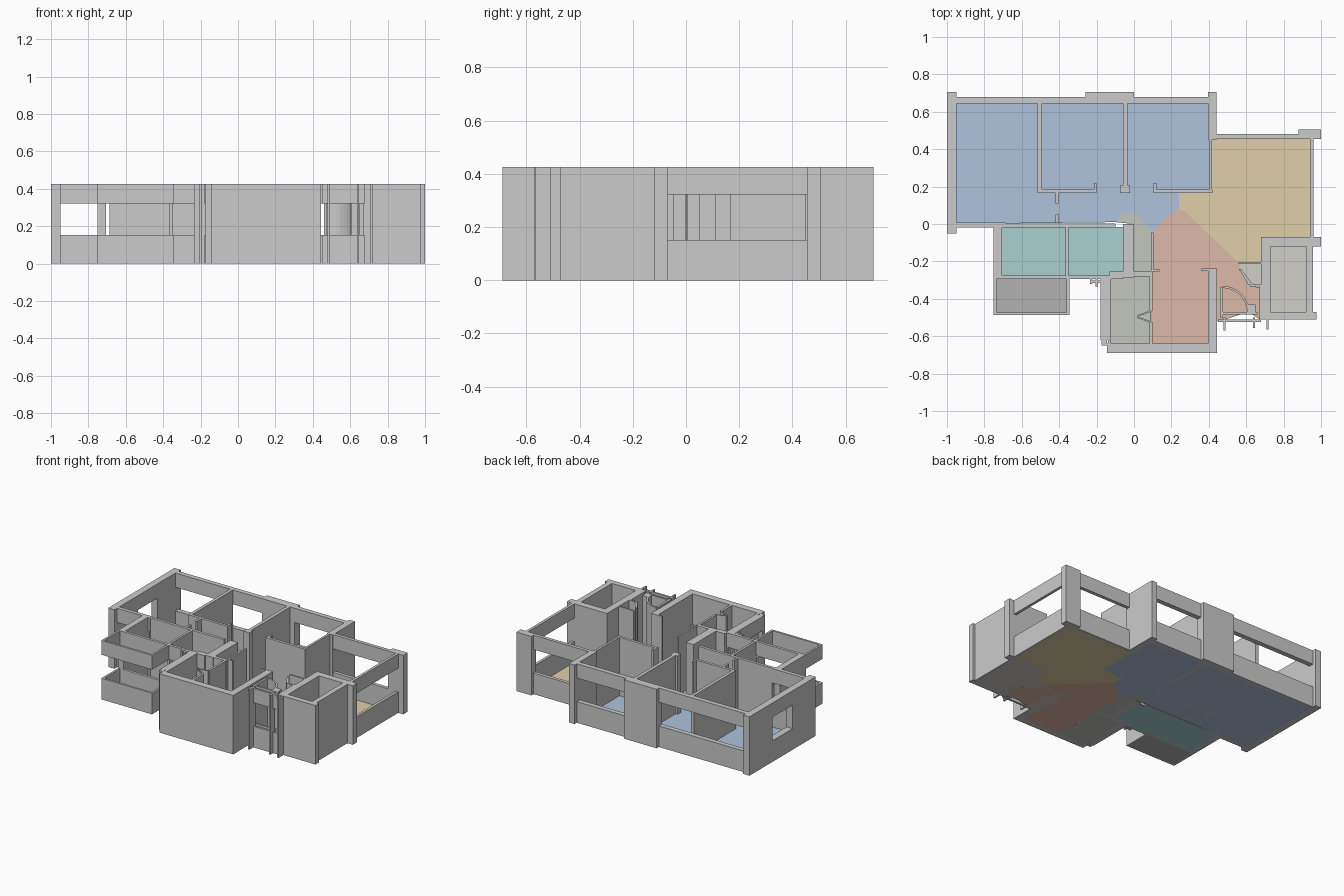
import bpy, bmesh, math

H, SILL, HEAD = 0.425, 0.152, 0.322


def prism(name, pts, z0, z1, mat=None):
    """Extrude a plan outline between two heights."""
    bm = bmesh.new()
    face = bm.faces.new([bm.verts.new((x, y, z0)) for x, y in pts])
    top = bmesh.ops.extrude_face_region(bm, geom=[face])["geom"]
    bmesh.ops.translate(bm, vec=(0, 0, z1 - z0),
                        verts=[v for v in top if isinstance(v, bmesh.types.BMVert)])
    bmesh.ops.recalc_face_normals(bm, faces=bm.faces)
    mesh = bpy.data.meshes.new(name)
    bm.to_mesh(mesh)
    bm.free()
    ob = bpy.data.objects.new(name, mesh)
    bpy.context.collection.objects.link(ob)
    if mat:
        mesh.materials.append(mat)
    return ob


def rect(x0, x1, y0, y1):
    return [(x0, y0), (x1, y0), (x1, y1), (x0, y1)]


def wall(name, *r):
    prism(name, rect(*r), 0, H)


def window(name, *r):
    """Sill and header bands with an open strip between."""
    prism(name + "_sill", rect(*r), 0, SILL)
    prism(name + "_header", rect(*r), HEAD, H)


def floor(name, color, *outlines):
    mat = bpy.data.materials.new(name + "_color")
    mat.diffuse_color = (*color, 1)
    for pts in outlines:
        prism(name, pts, 0, 0.004, mat)


# outer walls and pillars
wall("west_wall_south", -1, -0.95, -0.05, 0.215)
wall("west_wall_north", -1, -0.95, 0.44, 0.705)
window("west_window", -1, -0.95, 0.215, 0.44)
wall("north_pillar", -0.26, 0, 0.645, 0.705)
wall("north_east_pillar", 0.395, 0.44, 0.45, 0.705)
wall("living_corner_pillar", 0.88, 1, 0.455, 0.505)
window("bedroom_north_window", -0.95, -0.26, 0.645, 0.68)
window("bedroom_east_window", 0, 0.395, 0.645, 0.68)
window("living_north_window", 0.44, 0.88, 0.455, 0.48)
window("living_east_window", 0.94, 0.96, -0.075, 0.455)
window("bedroom_south_window", -0.95, -0.687, -0.02, 0.008)
wall("south_wall", -0.145, 0.445, -0.69, -0.64)
wall("entry_east_wall", 0.395, 0.445, -0.64, -0.245)
wall("entry_nub", 0.36, 0.445, -0.25, -0.238)

# bedroom partitions
wall("bedroom_partition_a", -0.515, -0.492, 0.165, 0.645)
wall("bedroom_corridor_wall_a", -0.515, -0.205, 0.165, 0.185)
wall("door_jamb_a", -0.215, -0.2, 0.165, 0.22)
wall("bedroom_partition_b", -0.06, -0.035, 0.165, 0.65)
wall("door_jamb_b", -0.075, -0.022, 0.165, 0.205)
wall("bedroom_corridor_wall_b", 0.11, 0.42, 0.165, 0.185)
wall("door_jamb_c", 0.105, 0.12, 0.165, 0.22)
wall("living_partition", 0.402, 0.418, 0.165, 0.45)
wall("corridor_door_jamb_low", -0.42, -0.405, 0.005, 0.05)
wall("corridor_door_jamb_high", -0.42, -0.405, 0.11, 0.165)
wall("corridor_south_wall", -0.687, -0.1, -0.018, 0.003)

# kitchen, utility room and balcony
wall("kitchen_west_wall", -0.75, -0.705, -0.295, 0)
wall("kitchen_divider", -0.367, -0.35, -0.28, 0)
wall("kitchen_east_wall", -0.06, 0, -0.285, 0)
window("kitchen_south_window", -0.705, -0.06, -0.295, -0.275)
window("balcony_front", -0.75, -0.345, -0.487, -0.472)
window("balcony_west", -0.75, -0.735, -0.472, -0.295)
window("balcony_east", -0.36, -0.345, -0.472, -0.295)

# bathroom
wall("bath_north_wall", -0.13, 0.1, -0.28, -0.255)
window("bath_west_window", -0.18, -0.13, -0.62, -0.29)
wall("bath_west_lining", -0.14, -0.122, -0.64, -0.28)
wall("bath_east_wall_south", 0.082, 0.098, -0.64, -0.525)
wall("bath_east_wall_north", 0.082, 0.098, -0.465, -0.27)
wall("bath_corridor_wall", 0.092, 0.104, -0.255, -0.045)
wall("entry_door_jamb", 0.1, 0.135, -0.255, -0.243)
for s in (-1, 1):
    prism("bath_door_leaf", [(0.09, -0.495 + s * 0.035), (0.09, -0.495 + s * 0.025),
                             (0.02, -0.495), (0.02, -0.495 + s * 0.008)], 0, H)
for i, x in enumerate((-0.235, -0.205, -0.175)):
    wall("service_post", x, x + 0.012, -0.32 - 0.015 * i, -0.295)
wall("service_post_link", -0.235, -0.145, -0.315, -0.303)
wall("south_west_post", -0.175, -0.145, -0.65, -0.62)

# stair shaft at the right
wall("shaft_north_wall", 0.68, 1, -0.12, -0.07)
wall("shaft_west_wall", 0.68, 0.73, -0.51, -0.12)
wall("shaft_east_wall", 0.92, 0.957, -0.47, -0.12)
wall("shaft_south_wall", 0.68, 0.975, -0.51, -0.47)

# entrance closet, lobby window and curved door
wall("closet_north_wall", 0.56, 0.73, -0.215, -0.203)
wall("closet_south_wall", 0.62, 0.73, -0.335, -0.323)
wall("closet_east_partition", 0.685, 0.697, -0.323, -0.215)
prism("closet_diagonal", [(0.56, -0.24), (0.572, -0.24), (0.635, -0.323), (0.61, -0.323)], 0, H)
window("lobby_window", 0.45, 0.68, -0.525, -0.51)
window("lobby_inner_window", 0.475, 0.66, -0.483, -0.47)
for x, y in ((0.478, -0.57), (0.635, -0.555), (0.708, -0.565)):
    wall("lobby_post", x, x + 0.012, y, -0.5)
wall("lobby_door_frame", 0.46, 0.475, -0.5, -0.34)
wall("lobby_jamb", 0.61, 0.65, -0.47, -0.43)
wall("lobby_east_wall", 0.672, 0.685, -0.51, -0.335)
arc = [math.radians(90 * i / 8) for i in range(9)]
prism("curved_door",
      [(0.472 + 0.145 * math.cos(a), -0.475 + 0.145 * math.sin(a)) for a in arc] +
      [(0.472 + 0.133 * math.cos(a), -0.475 + 0.133 * math.sin(a)) for a in reversed(arc)], 0, H)

# coloured floors
floor("bedroom_floor", (0.43, 0.55, 0.73),
      [(-0.95, 0), (-0.1, 0.01), (-0.06, 0.06), (0, 0.06), (0.1, -0.04), (0.2, 0.06),
       (0.24, 0.08), (0.24, 0.165), (0.405, 0.165), (0.405, 0.65), (-0.95, 0.65)])
floor("living_floor", (0.74, 0.63, 0.4),
      [(0.24, 0.08), (0.27, 0.07), (0.56, -0.21), (0.69, -0.21), (0.69, -0.075),
       (0.945, -0.075), (0.945, 0.46), (0.415, 0.46), (0.415, 0.165), (0.24, 0.165)])
floor("entry_floor", (0.74, 0.49, 0.4),
      [(0.1, -0.04), (0.2, 0.06), (0.24, 0.08), (0.27, 0.07), (0.56, -0.21), (0.62, -0.33),
       (0.68, -0.34), (0.68, -0.515), (0.61, -0.47), (0.475, -0.515), (0.44, -0.515),
       (0.44, -0.25), (0.4, -0.25), (0.4, -0.645), (0.09, -0.645), (0.1, -0.26)])
floor("kitchen_floor", (0.4, 0.63, 0.63),
      rect(-0.705, -0.36, -0.28, -0.015), rect(-0.36, -0.06, -0.28, -0.015))
floor("bath_floor", (0.55, 0.57, 0.51), rect(-0.13, 0.09, -0.645, -0.265),
      [(-0.1, 0.01), (0, 0), (0, -0.26), (0.1, -0.26), (0.1, -0.04), (0, 0.06), (-0.06, 0.06)])
floor("balcony_floor", (0.45, 0.45, 0.45), rect(-0.74, -0.355, -0.48, -0.285))
floor("shaft_floor", (0.64, 0.62, 0.57), rect(0.725, 0.925, -0.475, -0.115),
      [(0.56, -0.21), (0.73, -0.21), (0.73, -0.33), (0.62, -0.33)])
